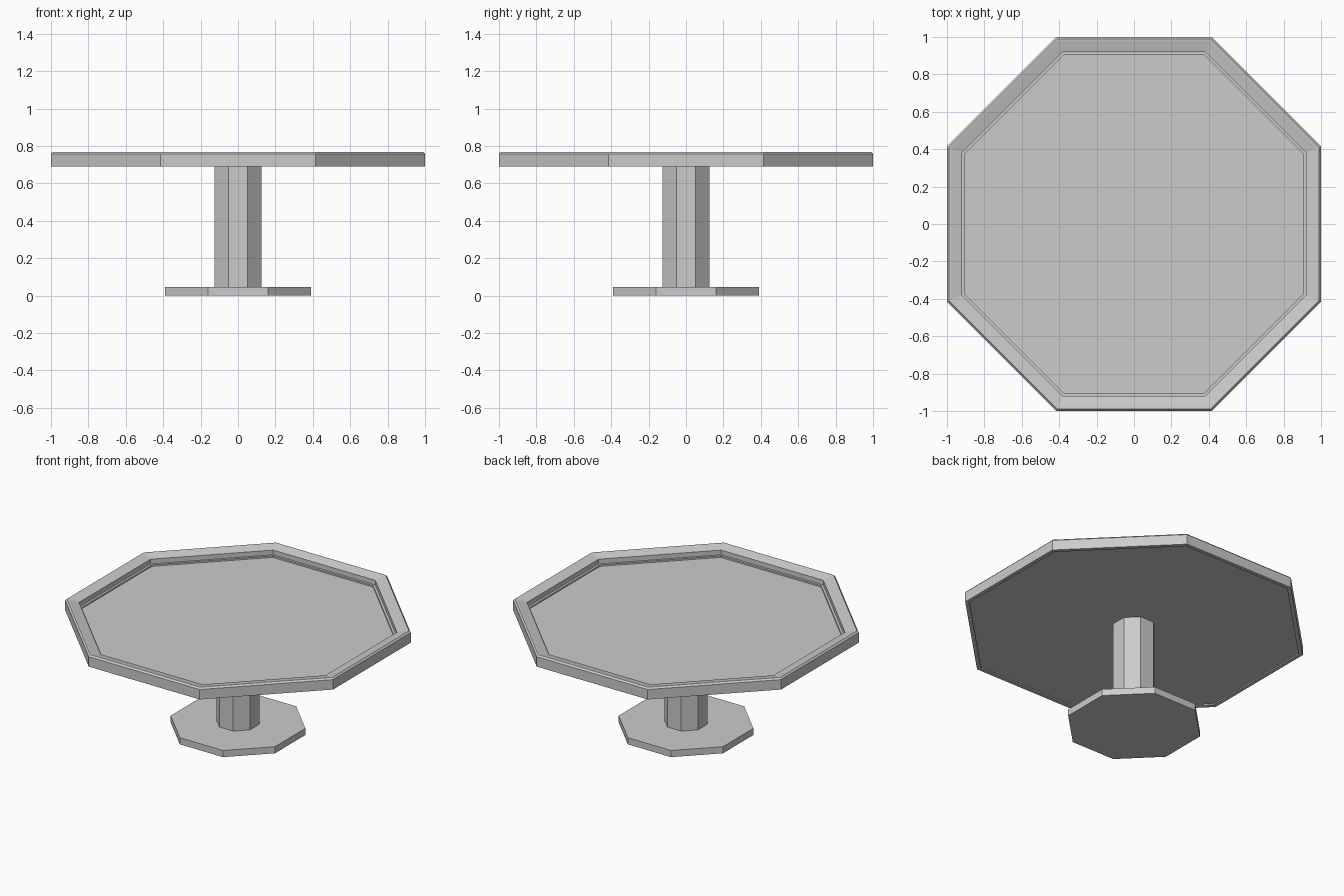
import bpy, math

if "Cube" in bpy.data.objects:
    bpy.data.objects.remove(bpy.data.objects["Cube"])

grey = bpy.data.materials.new("plain grey")
grey.diffuse_color = (0.6, 0.6, 0.6, 1)
grey.use_nodes = True
grey.node_tree.nodes["Principled BSDF"].inputs["Base Color"].default_value = grey.diffuse_color


def octagon_lathe(name, profile, closed=False):
    """Sweep (apothem, z) points round eight sides; cap the ends unless closed."""
    verts, faces, n = [], [], len(profile)
    for r, z in profile:
        c = r / math.cos(math.pi / 8)
        for i in range(8):
            a = math.pi / 8 + i * math.pi / 4
            verts.append((c * math.cos(a), c * math.sin(a), z))
    for j in range(n if closed else n - 1):
        k = (j + 1) % n
        for i in range(8):
            m = (i + 1) % 8
            faces.append((j * 8 + i, j * 8 + m, k * 8 + m, k * 8 + i))
    if not closed:
        faces.append(tuple(reversed(range(8))))
        faces.append(tuple(range((n - 1) * 8, n * 8)))
    mesh = bpy.data.meshes.new(name)
    mesh.from_pydata(verts, [], faces)
    mesh.materials.append(grey)
    ob = bpy.data.objects.new(name, mesh)
    bpy.context.collection.objects.link(ob)
    return ob


# Foot, column and recessed playing surface
octagon_lathe("base_plate", [(0.39, 0), (0.39, 0.045)])
octagon_lathe("column", [(0.125, 0.045), (0.125, 0.70)])
octagon_lathe("table_top", [(0.975, 0.698), (0.975, 0.71), (0.905, 0.71)])

# Raised rim: chamfered outside, sloping inward, with a small inner step
octagon_lathe("rim", [
    (0.975, 0.69), (1.0, 0.69), (1.0, 0.757), (0.99, 0.768),
    (0.982, 0.768), (0.92, 0.752), (0.92, 0.72), (0.905, 0.72),
    (0.905, 0.708), (0.975, 0.708)], closed=True)
